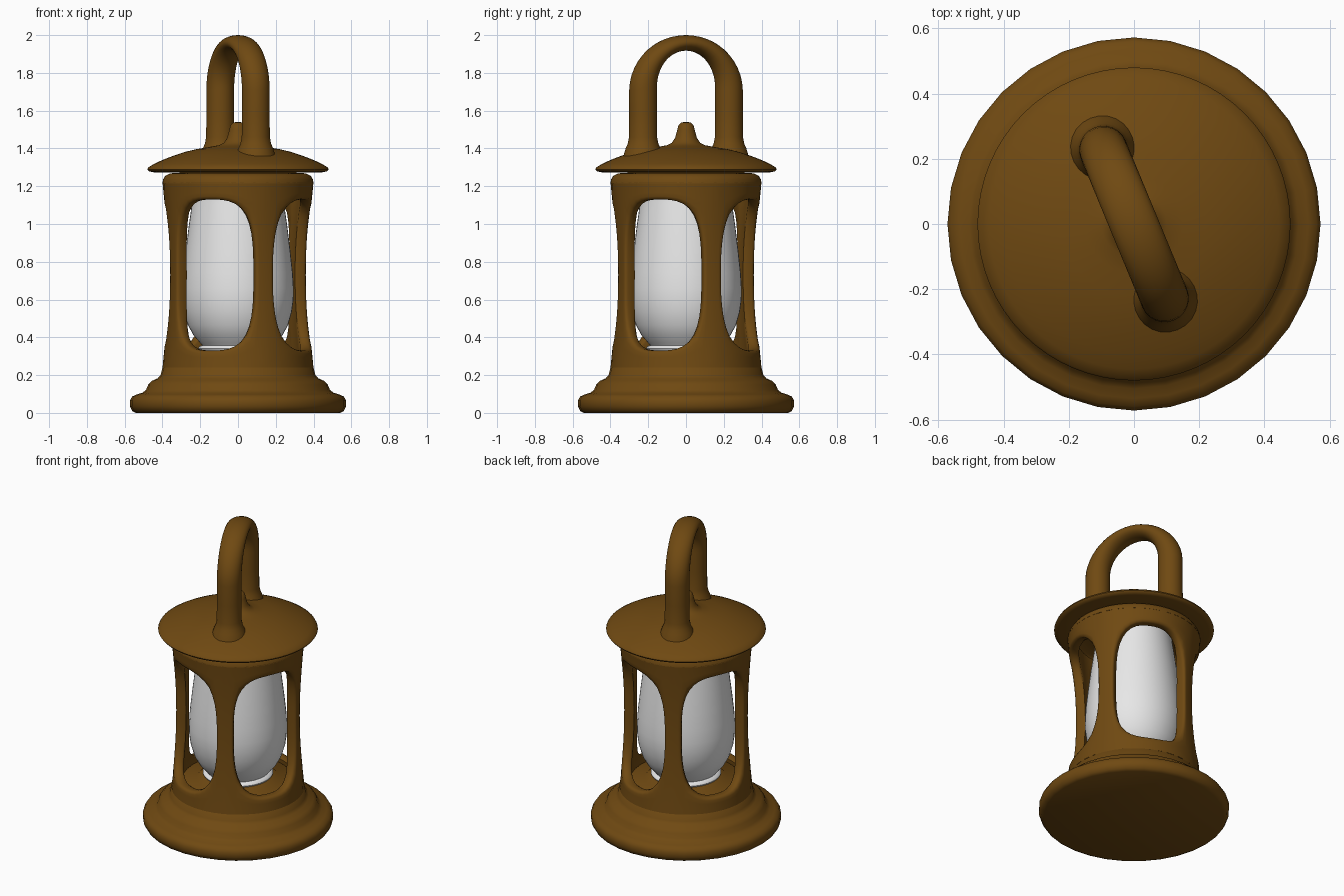
import bpy, bmesh
from math import sin, cos, pi, radians
from mathutils import Vector, Matrix

cube = bpy.data.objects.get("Cube")
if cube:
    bpy.data.objects.remove(cube)


def material(name, rgb):
    m = bpy.data.materials.new(name)
    m.use_nodes = True
    m.diffuse_color = (*rgb, 1)
    bsdf = m.node_tree.nodes["Principled BSDF"]
    bsdf.inputs["Base Color"].default_value = (*rgb, 1)
    bsdf.inputs["Roughness"].default_value = 0.6
    return m


BROWN = material("bronze brown", (0.16, 0.067, 0.006))
GLASS = material("frosted white", (0.8, 0.8, 0.8))


def finish(name, bm, mat, angle=50):
    bmesh.ops.remove_doubles(bm, verts=bm.verts, dist=0.0005)
    bmesh.ops.recalc_face_normals(bm, faces=bm.faces)
    mesh = bpy.data.meshes.new(name)
    bm.to_mesh(mesh)
    bm.free()
    mesh.materials.append(mat)
    ob = bpy.data.objects.new(name, mesh)
    bpy.context.collection.objects.link(ob)
    bpy.ops.object.select_all(action="DESELECT")
    ob.select_set(True)
    bpy.context.view_layer.objects.active = ob
    bpy.ops.object.shade_smooth_by_angle(angle=radians(angle))
    return ob


def skin(bm, rings, close_rows=False):
    """Join closed rings of points with quads."""
    rows = [[bm.verts.new(p) for p in ring] for ring in rings]
    pairs = list(zip(rows, rows[1:]))
    if close_rows:
        pairs.append((rows[-1], rows[0]))
    for a, b in pairs:
        n = len(a)
        for i in range(n):
            j = (i + 1) % n
            bm.faces.new((a[i], a[j], b[j], b[i]))
    return rows


def lathe(name, profile, mat, sides):
    bm = bmesh.new()
    rings = [[(r * cos(2 * pi * i / sides), r * sin(2 * pi * i / sides), z)
              for i in range(sides)] for r, z in profile]
    skin(bm, rings)
    return finish(name, bm, mat)


# Stepped base with a shallow bowl and a seat for the glass
lathe("base", [(0, 0), (0.54, 0), (0.56, 0.01), (0.572, 0.035), (0.572, 0.065),
               (0.56, 0.087), (0.535, 0.098), (0.505, 0.107), (0.487, 0.122),
               (0.475, 0.15), (0.455, 0.17), (0.425, 0.183), (0.41, 0.2),
               (0.4, 0.24), (0.37, 0.26), (0.33, 0.3), (0.25, 0.3),
               (0.22, 0.33), (0, 0.33)], BROWN, 32)

# Frame collar above the windows
lathe("top_collar", [(0.34, 1.2), (0.4, 1.215), (0.397, 1.235), (0.385, 1.255),
                     (0.36, 1.268), (0.3, 1.272), (0, 1.272)], BROWN, 64)

# Frame wall: four panels, each a rounded window opening
MID, HALF_Z, HALF_A = 0.73, 0.49, pi / 4
OPEN_Z, OPEN_A = 0.4, radians(37)
WALL, ROUND = 0.06, 0.012


def wall_point(a, v, depth):
    r = 0.373 + 0.027 * (v / HALF_Z) ** 2 - depth
    return Vector((r * cos(a), r * sin(a), MID + v))


def panel_ring(t, depth, steps=48):
    """t = 0 is the panel border, t = 1 the window edge."""
    ring = []
    for i in range(steps):
        c, s = cos(2 * pi * i / steps), sin(2 * pi * i / steps)
        big = max(abs(c), abs(s))
        soft = (abs(c) ** 3 + abs(s) ** 3) ** (1 / 3)
        a = HALF_A * c / big * (1 - t) + OPEN_A * c / soft * t
        v = HALF_Z * s / big * (1 - t) + OPEN_Z * s / soft * t
        ring.append(wall_point(a, v, depth))
    return ring


section = [(0, 0), (0.3, 0), (0.6, 0), (0.82, 0), (0.95, ROUND * 0.4), (1, ROUND * 1.4),
           (1, WALL - ROUND), (0.93, WALL), (0.5, WALL), (0, WALL)]
bm = bmesh.new()
for k in range(4):
    turn = Matrix.Rotation(radians(67.5 + 90 * k), 3, "Z")
    skin(bm, [[turn @ p for p in panel_ring(t, d)] for t, d in section])
finish("window_frame", bm, BROWN, 60)

# Glass chimney with a foot flange
lathe("glass_chimney", [(0, 0.328), (0.205, 0.328), (0.212, 0.34), (0.205, 0.352),
                        (0.19, 0.358), (0.2, 0.37), (0.235, 0.41), (0.265, 0.465),
                        (0.285, 0.535), (0.294, 0.6), (0.295, 0.66), (0.29, 0.74),
                        (0.278, 0.85), (0.262, 0.98), (0.245, 1.1), (0.23, 1.2),
                        (0.225, 1.27)], GLASS, 48)

# Wide roof with the finial in the middle
lathe("roof", [(0, 1.272), (0.36, 1.272), (0.45, 1.274), (0.472, 1.279), (0.48, 1.289),
               (0.475, 1.3), (0.445, 1.318), (0.4, 1.339), (0.34, 1.362),
               (0.28, 1.382), (0.22, 1.396), (0.15, 1.408), (0.1, 1.417),
               (0.075, 1.43), (0.058, 1.455), (0.047, 1.495), (0.04, 1.522),
               (0.026, 1.537), (0, 1.541)], BROWN, 64)

# Carrying handle: an oval tube swept over an arch, flared at both feet
SPAN, SPRING, RISE = 0.246, 1.71, 0.249
foot = [(1.36, 0.105), (1.4, 0.093), (1.425, 0.082), (1.46, 0.075), (1.58, 0.074)]
stations = [(0, z, w, w) for z, w in foot]
arch = 24
stations += [(pi * i / arch, SPRING, 0.074 - 0.033 * sin(pi * i / arch) ** 1.5, 0.074)
             for i in range(arch + 1)]
stations += [(pi, z, w, w) for z, w in reversed(foot)]
out = Vector((cos(radians(-67.5)), sin(radians(-67.5)), 0))
side = Vector((-out.y, out.x, 0))
up = Vector((0, 0, 1))
rings = []
for a, z, thick, wide in stations:
    normal = out * cos(a) + up * sin(a)
    centre = out * SPAN * cos(a) + up * (z + RISE * sin(a))
    rings.append([centre + normal * thick * cos(2 * pi * i / 24) + side * wide * sin(2 * pi * i / 24)
                  for i in range(24)])
bm = bmesh.new()
rows = skin(bm, rings)
bm.faces.new(rows[0])
bm.faces.new(rows[-1])
finish("handle", bm, BROWN)
